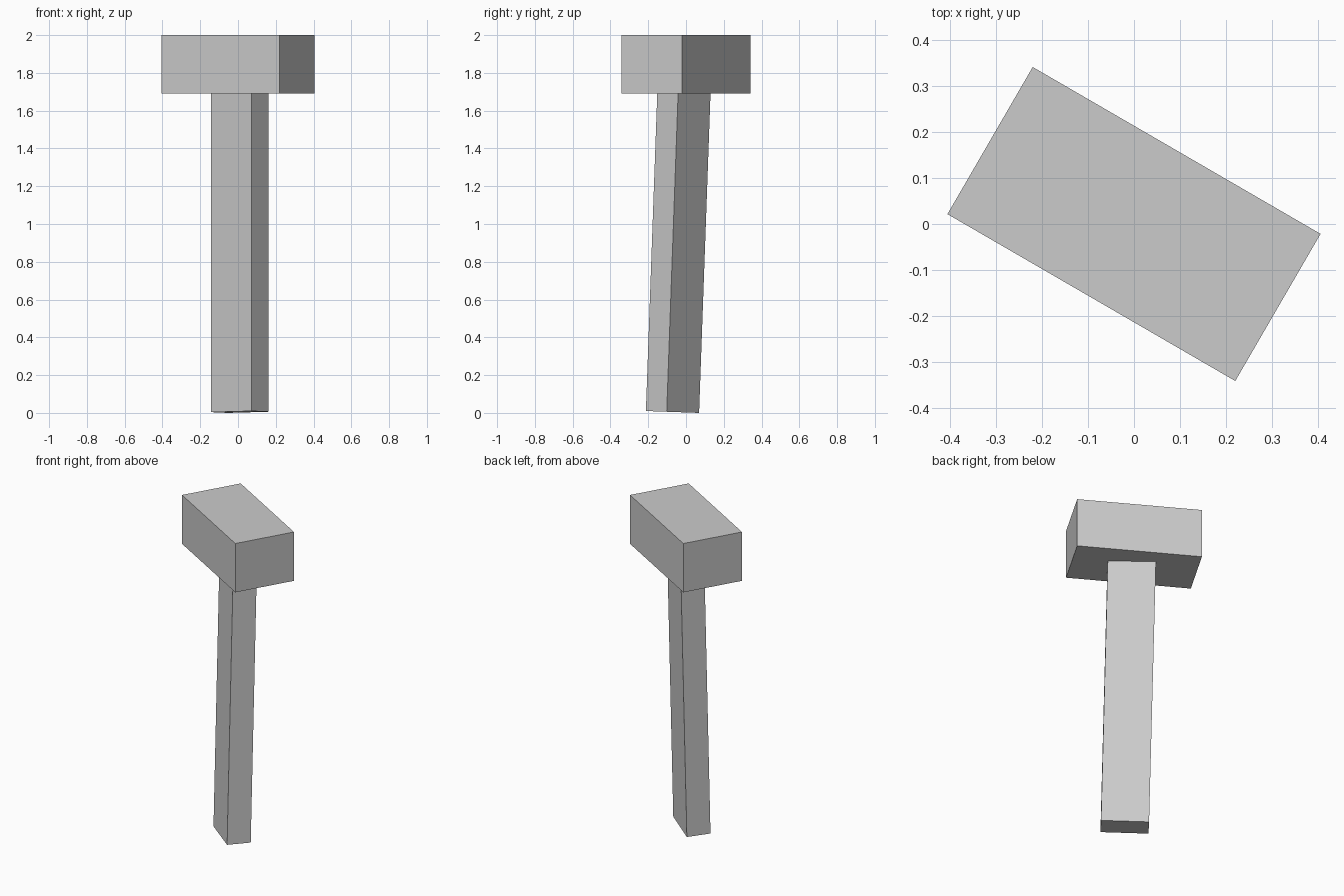
import bpy
from math import radians
from mathutils import Matrix, Vector

if "Cube" in bpy.data.objects:
    bpy.data.objects.remove(bpy.data.objects["Cube"])


def box(name, size, matrix):
    """Box whose base sits at the matrix origin."""
    bpy.ops.mesh.primitive_cube_add(size=1)
    obj = bpy.context.object
    obj.name = name
    lift = Matrix.Translation((0, 0, size[2] / 2))
    scale = Matrix.Diagonal(Vector((*size, 1)))
    obj.data.transform(matrix @ lift @ scale)
    return obj


# Hammer head, turned about the vertical axis
box("hammer_head", (0.724, 0.37, 0.308),
    Matrix.Translation((0, 0, 1.692)) @ Matrix.Rotation(radians(-30.1), 4, 'Z'))

# Handle, leaning slightly back and ending just inside the head
box("handle", (0.275, 0.141, 1.71),
    Matrix.Translation((0.009, -0.0715, 0.005))
    @ Matrix.Rotation(radians(-2.05), 4, 'X')
    @ Matrix.Rotation(radians(-38.6), 4, 'Z'))
